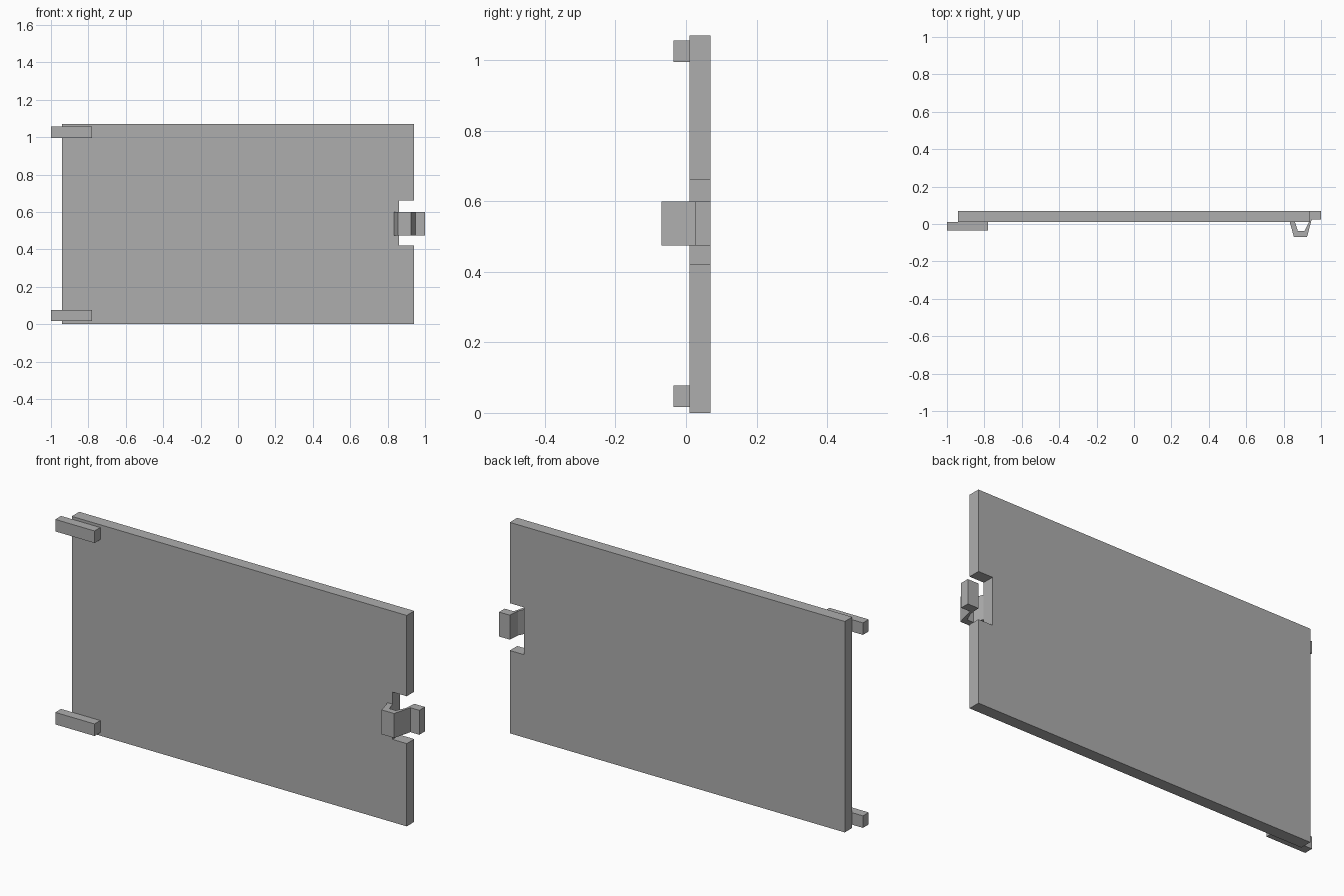
import bpy
import bmesh
from mathutils import Vector

cube = bpy.data.objects.get("Cube")
if cube:
    bpy.data.objects.remove(cube, do_unlink=True)

grey = bpy.data.materials.new("plain grey")
grey.use_nodes = True
colour = (0.42, 0.42, 0.42, 1)
grey.diffuse_color = colour
grey.node_tree.nodes["Principled BSDF"].inputs["Base Color"].default_value = colour


def extrude_profile(name, points, offset):
    """Extrude a closed 3D outline along an offset into a solid."""
    bm = bmesh.new()
    face = bm.faces.new([bm.verts.new(p) for p in points])
    result = bmesh.ops.extrude_face_region(bm, geom=[face], use_keep_orig=True)
    moved = [g for g in result["geom"] if isinstance(g, bmesh.types.BMVert)]
    bmesh.ops.translate(bm, verts=moved, vec=Vector(offset))
    bmesh.ops.recalc_face_normals(bm, faces=bm.faces)
    mesh = bpy.data.meshes.new(name)
    bm.to_mesh(mesh)
    bm.free()
    mesh.materials.append(grey)
    obj = bpy.data.objects.new(name, mesh)
    bpy.context.collection.objects.link(obj)
    return obj


# Door panel with a latch notch in its left edge
FRONT, BACK = 0.01, 0.07
WIDTH, HEIGHT = 0.94, 1.07
panel = [(-WIDTH, 0), (WIDTH, 0), (WIDTH, 0.42), (0.86, 0.42),
         (0.86, 0.66), (WIDTH, 0.66), (WIDTH, HEIGHT), (-WIDTH, HEIGHT)]
extrude_profile("door_panel", [(x, FRONT, z) for x, z in panel],
                (0, BACK - FRONT, 0))

# Hinge bars on the right edge
for name, z in (("lower_hinge_bar", 0.016), ("upper_hinge_bar", 0.995)):
    bar = [(-1, -0.036), (-0.78, -0.036), (-0.78, FRONT), (-1, FRONT)]
    extrude_profile(name, [(x, y, z) for x, y in bar], (0, 0, 0.061))

# Bent spring latch with an end tab
latch = [(0.833, FRONT), (0.855, -0.07), (0.925, -0.07), (0.95, 0.025),
         (1, 0.025), (1, BACK), (0.94, BACK), (0.935, FRONT),
         (0.912, -0.038), (0.876, -0.038), (0.861, FRONT)]
extrude_profile("latch_clip", [(x, y, 0.475) for x, y in latch], (0, 0, 0.124))
